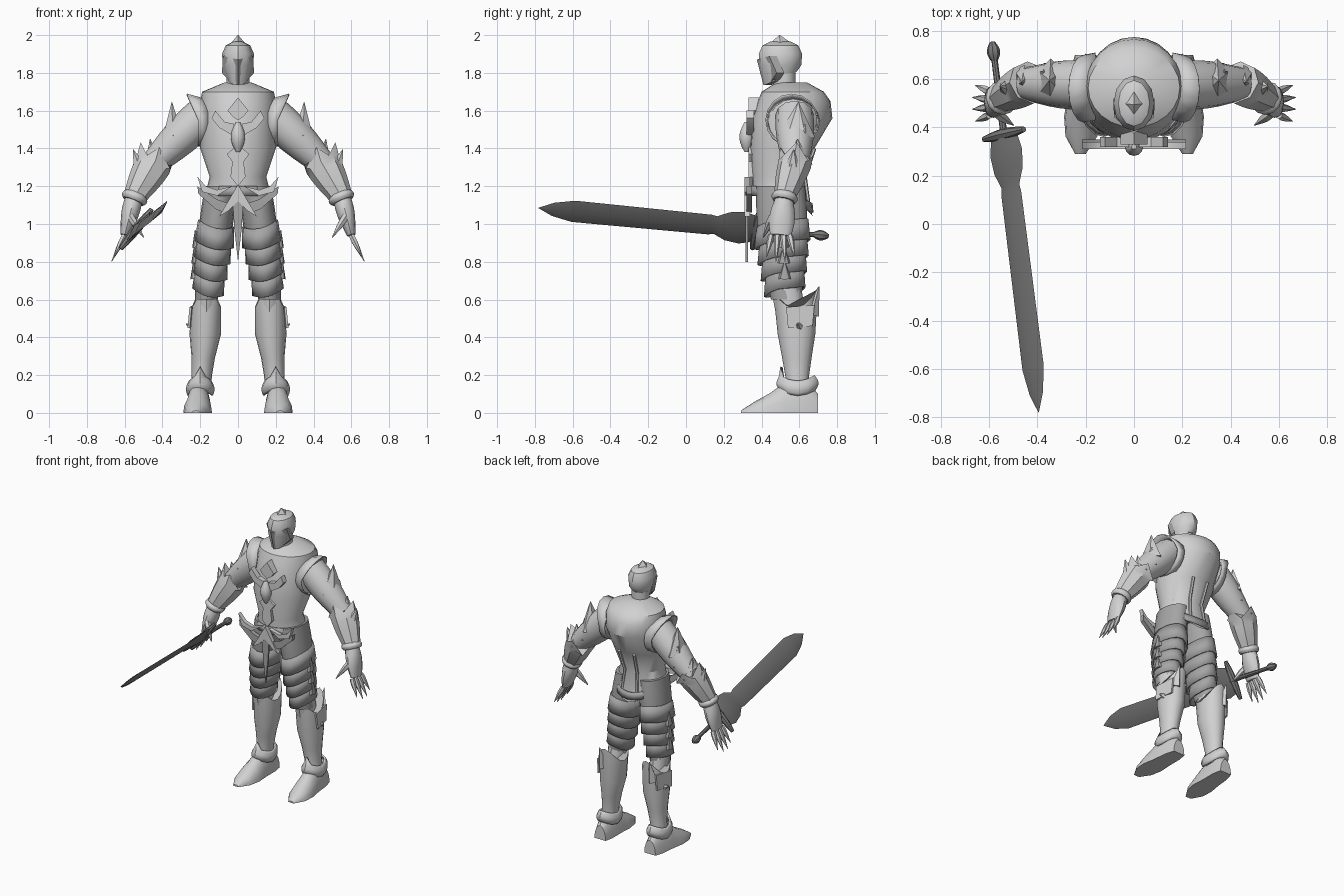
import bpy, bmesh, math
from math import sin, cos
from mathutils import Vector

cube = bpy.data.objects.get("Cube")
if cube:
    bpy.data.objects.remove(cube)

X, Y, Z = Vector((1, 0, 0)), Vector((0, 1, 0)), Vector((0, 0, 1))
LEVEL = (X, Y)
parts = []


def material(name, value):
    m = bpy.data.materials.new(name)
    m.use_nodes = True
    colour = (value, value, value, 1)
    m.diffuse_color = colour
    for node in m.node_tree.nodes:
        if node.type == 'BSDF_PRINCIPLED':
            node.inputs["Base Color"].default_value = colour
    return m


light = material("light grey", .64)
mid = material("mid grey", .38)
dark = material("dark grey", .2)


def finish(name, bm, mat, mirror, wall=0):
    bmesh.ops.recalc_face_normals(bm, faces=bm.faces)
    mesh = bpy.data.meshes.new(name)
    bm.to_mesh(mesh)
    bm.free()
    mesh.materials.append(mat)
    ob = bpy.data.objects.new(name, mesh)
    bpy.context.collection.objects.link(ob)
    if wall:
        ob.modifiers.new("wall", 'SOLIDIFY').thickness = wall
    if mirror:
        ob.modifiers.new("mirror", 'MIRROR')
    parts.append(ob)


def loft(name, stations, mat, sides=12, axes=None, mirror=False, warp=None, wall=0):
    """Skin elliptical rings (centre, radius_u, radius_v); an open shell when wall is set."""
    bm = bmesh.new()
    centres = [Vector(s[0]) for s in stations]
    rings = []
    for i, (_, radius_u, radius_v) in enumerate(stations):
        if axes:
            u, v = axes
        else:
            tangent = (centres[min(i + 1, len(centres) - 1)] - centres[max(i - 1, 0)]).normalized()
            v = tangent.cross(Y).normalized()
            u = v.cross(tangent)
        ring = []
        for k in range(sides):
            angle = math.tau * k / sides
            point = centres[i] + u * cos(angle) * radius_u + v * sin(angle) * radius_v
            if warp:
                warp(point, angle, i)
            ring.append(bm.verts.new(point))
        rings.append(ring)
    for lower, upper in zip(rings, rings[1:]):
        for k in range(sides):
            j = (k + 1) % sides
            bm.faces.new((lower[k], lower[j], upper[j], upper[k]))
    if not wall:
        bm.faces.new(rings[0])
        bm.faces.new(rings[-1])
    finish(name, bm, mat, mirror, wall)


def taper(name, start, end, radii_start, radii_end, mat, bulge=0, **options):
    """A loft between two points whose radii blend, swelling by bulge halfway."""
    start, end = Vector(start), Vector(end)
    r0, r1 = Vector(radii_start), Vector(radii_end)
    steps = 6 if bulge else 1
    stations = []
    for i in range(steps + 1):
        t = i / steps
        radii = r0.lerp(r1, t) * (1 + bulge * sin(math.pi * t))
        stations.append((start.lerp(end, t), radii.x, radii.y))
    loft(name, stations, mat, **options)


def spike(name, base, tip, radii, mat, sides=6, mirror=True):
    taper(name, base, tip, radii, (.002, .002), mat, sides=sides, mirror=mirror)


def plate(name, outline, offset, mat, mirror=True):
    """A polygon thickened along an offset."""
    bm = bmesh.new()
    face = bm.faces.new([bm.verts.new(p) for p in outline])
    made = bmesh.ops.extrude_face_region(bm, geom=[face], use_keep_orig=True)
    moved = [g for g in made["geom"] if isinstance(g, bmesh.types.BMVert)]
    bmesh.ops.translate(bm, verts=moved, vec=offset)
    finish(name, bm, mat, mirror)


def front_plate(name, y, outline, mat, depth=.03):
    plate(name, [(x, y, z) for x, z in outline], Y * depth, mat)


# Torso: height, half width, front and back; the hem is pointed at the back
def pointed_hem(p, angle, i):
    if i == 0:
        p.z -= .13 * max(0, sin(angle)) ** 2


profile = [(1.17, .17, .35, .67), (1.25, .15, .35, .63), (1.4, .2, .34, .68), (1.56, .2, .35, .775),
           (1.65, .2, .38, .765), (1.7, .19, .4, .73), (1.75, .07, .48, .64)]
loft("torso", [((0, (front + back) / 2, z), width, (back - front) / 2) for z, width, front, back in profile],
     light, sides=24, axes=LEVEL, warp=pointed_hem)
taper("neck", (0, .52, 1.7), (0, .52, 1.8), (.06, .06), (.06, .06), light, axes=LEVEL)
seam = [(.06, .68, 1.4), (.05, .63, 1.25), (.06, .65, 1.1)]
loft("back_seam", [(p, .01, .01) for p in seam], light, sides=6, mirror=True)


def flare_top(p, angle, i):
    p.x += .06 * i * max(0, sin(angle))


taper("armhole_flare", (.16, .57, 1.54), (.21, .56, 1.55), (.14, .12), (.14, .14), light,
      sides=16, axes=(Y, Z), mirror=True, warp=flare_top, wall=.008)


# Helmet with a sloping brim
def slope_brim(p, angle, i):
    if i == 0:
        p.z += .035 * sin(angle)


shell = [(1.77, .055), (1.84, .08), (1.9, .085), (1.945, .065), (1.965, .025)]
loft("helmet", [((0, .5, z), width, width + .03) for z, width in shell], light, axes=LEVEL, warp=slope_brim)
spike("helmet_spike", (0, .5, 1.93), (0, .495, 2), (.09, .06), light, sides=4, mirror=False)
plate("visor", [(0, .375, 1.87), (.08, .44, 1.89), (.085, .48, 1.8), (.045, .45, 1.755), (0, .41, 1.735)],
      Y * .04, mid)

# Chest ornament, drawn as mirrored halves
front_plate("chest_diamond", .33, [(0, 1.67), (.055, 1.6), (.03, 1.57), (0, 1.55)], light, depth=.06)
front_plate("chest_wing", .32, [(.02, 1.53), (.07, 1.54), (.12, 1.6), (.14, 1.56), (.1, 1.51), (.03, 1.47)],
            light, depth=.04)
taper("chest_gem", (0, .32, 1.38), (0, .32, 1.54), (.01, .01), (.01, .01), light, bulge=2.8, axes=LEVEL)
front_plate("chest_strip", .33, [(0, 1.42), (.06, 1.37), (.03, 1.33), (.04, 1.25), (0, 1.2)], light)


# Belt, horns, crossed straps and hanging point
def slope_belt(p, angle, i):
    p.z -= .09 * max(0, sin(angle))


taper("belt", (0, .505, 1.2), (0, .505, 1.15), (.17, .165), (.18, .17), mid,
      sides=24, axes=LEVEL, warp=slope_belt, wall=.012)
front_plate("belt_horn", .31, [(.03, 1.2), (.11, 1.18), (.17, 1.2), (.215, 1.25), (.19, 1.17), (.11, 1.15)],
            light)
front_plate("belt_strap", .32, [(.02, 1.1), (.11, 1.13), (.215, 1.2), (.21, 1.16), (.12, 1.08), (.07, 1.06)],
            mid)
front_plate("buckle_tail", .31, [(0, 1.21), (.035, 1.15), (.1, 1.04), (.05, 1.07), (0, 1.12)], light)
front_plate("hanging_point", .315, [(0, 1.15), (.03, 1.15), (.02, .98), (0, .8)], mid, depth=.012)

# Arms
shoulder, elbow = Vector((.18, .575, 1.58)), Vector((.44, .58, 1.33))
wrist, knuckles = Vector((.55, .52, 1.14)), Vector((.6, .5, .94))
taper("upper_arm", shoulder, elbow, (.1, .1), (.07, .07), light, bulge=.15, mirror=True)
spike("pauldron_plate", (.345, .585, 1.46), (.35, .595, 1.645), (.1, .06), light)
spike("upper_arm_point", (.37, .6, 1.4), (.375, .63, 1.53), (.07, .05), light)


def zigzag_rim(p, angle, i):
    if i == 0:
        p.z += .035 * cos(4 * angle)


taper("gauntlet", elbow.lerp(wrist, -.1), wrist, (.09, .1), (.055, .06), light, bulge=.1,
      sides=8, mirror=True, warp=zigzag_rim)
spike("elbow_spike", (.45, .6, 1.31), (.465, .59, 1.45), (.07, .05), light)
spike("gauntlet_fin", (.5, .56, 1.24), (.555, .57, 1.395), (.07, .06), light)
taper("wrist_ring", elbow.lerp(wrist, .9), wrist.lerp(knuckles, .1), (.06, .06), (.06, .06), light,
      bulge=.18, mirror=True)
taper("palm", wrist, knuckles, (.045, .045), (.055, .022), light, bulge=.35, mirror=True)
for k in range(4):
    spread = k - 1.5
    reach = .15 - .025 * abs(spread)
    base = knuckles + Y * .033 * spread
    tip = base + X * reach / 2 + Y * .016 * spread - Z * reach
    taper("finger", base, tip, (.016, .016), (.002, .002), light, bulge=.5, sides=6, mirror=True)
taper("thumb", knuckles + Z * .1 - Y * .04 - X * .03, (.5, .41, .93), (.022, .02), (.003, .003), light,
      bulge=.4, sides=6, mirror=True)

# Thighs with overlapping plates and studs
hip, knee, ankle = Vector((.09, .5, 1.2)), Vector((.168, .53, .6)), Vector((.2, .59, .1))
taper("thigh", hip, knee, (.085, .13), (.06, .08), mid, bulge=.2, sides=16, axes=LEVEL, mirror=True)
taper("knee_joint", knee + Z * .06, knee + Y * .03 - Z * .1, (.06, .08), (.06, .08), light,
      axes=LEVEL, mirror=True)


def chevron(p, angle, i):
    p.z += .025 * sin(angle) * abs(sin(angle)) + .02 * cos(angle)


for k in range(4):
    centre = hip.lerp(knee, .33 + .14 * k)
    radii = Vector((.096 - .006 * k, .138 - .012 * k))
    taper("thigh_plate", centre, centre - Z * .11 + X * .01, radii, radii * 1.08, mid,
          sides=16, axes=LEVEL, mirror=True, warp=chevron, wall=.012)
    if k:
        stud = centre + X * radii.x
        spike("thigh_stud", stud - Z * .04, stud + Z * .05 + X * .01, (.035, .026), mid, sides=8)


# Lower legs: the knee rim rises at the front and back
def knee_rim(p, angle, i):
    if i == 0:
        p.z += .01 * sin(angle) - .05 * cos(2 * angle)


calf = Vector((.173, .585, .42))
loft("shin", [((.167, .58, .605), .078, .118), (calf, .084, .1), (calf.lerp(ankle, .4), .062, .078),
              (calf.lerp(ankle, .7), .054, .063), (ankle, .055, .065)],
     light, sides=16, axes=LEVEL, mirror=True, warp=knee_rim)
plate("shin_side_panel", [(.245, .53, .56), (.225, .68, .57), (.23, .67, .46), (.255, .54, .45)],
      X * .012, light)
spike("shin_stud", (.24, .6, .46), (.275, .59, .47), (.025, .025), light)
spike("shin_back_point", (.2, .665, .52), (.2, .705, .67), (.04, .04), light, sides=4)


def ankle_rim(p, angle, i):
    p.z += .03 * sin(angle) ** 2
    if i == 0 and sin(angle) < -.9:
        p.z += .045


taper("anklet", ankle + Z * .07, ankle - Z * .01, (.06, .09), (.066, .096), light, bulge=.2,
      axes=LEVEL, mirror=True, warp=ankle_rim, wall=.012)


# Feet: half ellipses flattened on the ground
def flatten(p, angle, i):
    p.z = max(p.z, 0)


heel, toe = Vector((.2, .7, 0)), Vector((.222, .29, 0))
loft("foot", [(heel, .045, .1), (heel.lerp(toe, .15), .06, .17), (heel.lerp(toe, .42), .066, .165),
              (heel.lerp(toe, .62), .076, .105), (heel.lerp(toe, .82), .066, .06), (toe, .022, .012)],
     light, sides=16, axes=(X, Z), mirror=True, warp=flatten)

# Sword: measured as a share of its length, on a slanted and rolled axis
pommel_end, blade_tip = Vector((-.587, .755, .936)), Vector((-.395, -.78, 1.085))
run = (blade_tip - pommel_end).normalized()
across = Vector((.62, 0, .78))
across = (across - run * across.dot(run)).normalized()
through = run.cross(across)
frame = (across, through)


def on_sword(share):
    return pommel_end.lerp(blade_tip, share)


blade = [(.26, .09), (.3, .108), (.35, .095), (.39, .06), (.41, .067), (.88, .072), (.95, .045), (1, .002)]
loft("blade", [(on_sword(share), width, width * .22) for share, width in blade], dark, sides=4, axes=frame)
taper("grip", on_sword(.03), on_sword(.26), (.013, .013), (.015, .015), dark, sides=8, axes=frame)
taper("pommel", on_sword(0), on_sword(.055), (.01, .01), (.01, .01), dark, bulge=1.8, sides=8, axes=frame)
guard = on_sword(.25)
taper("cross_guard", guard - across * .135, guard + across * .135, (.012, .012), (.012, .012), dark,
      bulge=1.1, sides=8, axes=(run, through))

# Smooth shading with crisp edges
bpy.ops.object.select_all(action='DESELECT')
for ob in parts:
    ob.select_set(True)
bpy.context.view_layer.objects.active = parts[0]
bpy.ops.object.shade_smooth_by_angle(angle=math.radians(35))
